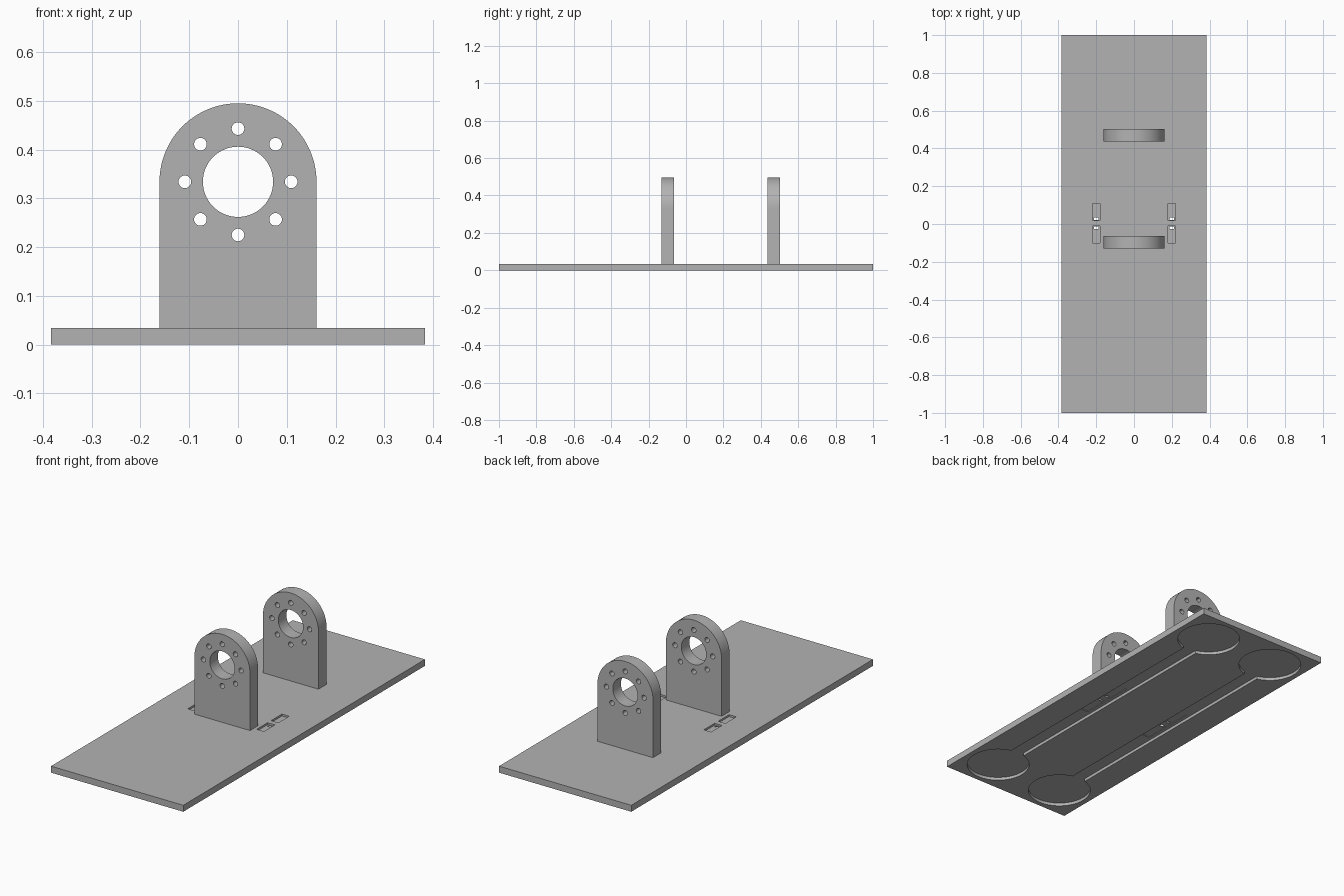
import bpy
import bmesh
from math import pi, sin, cos, radians

if "Cube" in bpy.data.objects:
    bpy.data.objects.remove(bpy.data.objects["Cube"], do_unlink=True)

grey = bpy.data.materials.new("matte_grey")
grey.use_nodes = True
grey.diffuse_color = (0.45, 0.45, 0.45, 1)
grey.node_tree.nodes["Principled BSDF"].inputs["Base Color"].default_value = (0.45, 0.45, 0.45, 1)


def finish(bm, name):
    bmesh.ops.recalc_face_normals(bm, faces=bm.faces[:])
    mesh = bpy.data.meshes.new(name)
    bm.to_mesh(mesh)
    bm.free()
    obj = bpy.data.objects.new(name, mesh)
    obj.data.materials.append(grey)
    bpy.context.collection.objects.link(obj)
    return obj


def box(name, x, y, z):
    """Box from (low, high) pairs along each axis."""
    bm = bmesh.new()
    bmesh.ops.create_cube(bm, size=1)
    for v in bm.verts:
        v.co = [a + (b - a) * (c + 0.5) for (a, b), c in zip((x, y, z), v.co)]
    return finish(bm, name)


def prism(name, points, offset):
    """Extrude a closed outline by an offset vector."""
    bm = bmesh.new()
    face = bm.faces.new([bm.verts.new(p) for p in points])
    out = bmesh.ops.extrude_face_region(bm, geom=[face])
    verts = [g for g in out["geom"] if isinstance(g, bmesh.types.BMVert)]
    bmesh.ops.translate(bm, verts=verts, vec=offset)
    return finish(bm, name)


def ring(radius, count):
    return [(radius * cos(2 * pi * i / count), radius * sin(2 * pi * i / count)) for i in range(count)]


def activate(obj):
    bpy.ops.object.select_all(action="DESELECT")
    obj.select_set(True)
    bpy.context.view_layer.objects.active = obj


def cut(target, cutter):
    """Subtract the cutter for good, then discard it."""
    activate(target)
    mod = target.modifiers.new("cut", "BOOLEAN")
    mod.operation = "DIFFERENCE"
    mod.solver = "EXACT"
    mod.object = cutter
    bpy.ops.object.modifier_apply(modifier=mod.name)
    bpy.data.objects.remove(cutter, do_unlink=True)


def smooth(obj):
    activate(obj)
    bpy.ops.object.shade_smooth_by_angle(angle=radians(30))


# Base plate
THICK = 0.034
POCKET = 0.016
plate = box("base_plate", (-0.383, 0.383), (-1, 1), (0, THICK))

for side in (-1, 1):
    cx = 0.2 * side
    # Round pockets and the channel joining them, on the underside
    cut(plate, box("channel", (cx - 0.04, cx + 0.04), (-0.82, 0.82), (-0.02, POCKET)))
    for end in (-1, 1):
        disc = [(cx + a, 0.82 * end + b, -0.02) for a, b in ring(0.155, 64)]
        cut(plate, prism("pocket", disc, (0, 0, POCKET + 0.02)))
    # Shallow recess in the middle of the channel
    cut(plate, box("recess", (cx - 0.021, cx + 0.021), (-0.146, 0.154), (-0.02, 0.019)))
    # Slots in the top, each with a small opening through the plate
    for end in (-1, 1):
        near, far = sorted((0.004 + 0.014 * end, 0.004 + 0.104 * end))
        cut(plate, box("slot", (cx - 0.021, cx + 0.021), (near, far), (0.024, 0.06)))
        low, high = sorted((0.004 + 0.017 * end, 0.004 + 0.031 * end))
        cut(plate, box("opening", (cx - 0.011, cx + 0.011), (low, high), (-0.02, 0.06)))
smooth(plate)

# Round-topped brackets with a bore and a ring of bolt holes
HALF, AXIS, DEPTH = 0.161, 0.334, 0.067


def bracket(name, y):
    arc = [(HALF * cos(pi * i / 48), AXIS + HALF * sin(pi * i / 48)) for i in range(49)]
    outline = [(-HALF, THICK), (HALF, THICK)] + arc
    obj = prism(name, [(x, y, z) for x, z in outline], (0, DEPTH, 0))
    holes = [(0, 0, 0.072, 64)] + [(x, z, 0.013, 24) for x, z in ring(0.109, 8)]
    for cx, cz, radius, count in holes:
        circle = [(cx + a, y - 0.05, AXIS + cz + b) for a, b in ring(radius, count)]
        cut(obj, prism("hole", circle, (0, DEPTH + 0.1, 0)))
    smooth(obj)


bracket("front_bracket", -0.131)
bracket("rear_bracket", 0.436)
